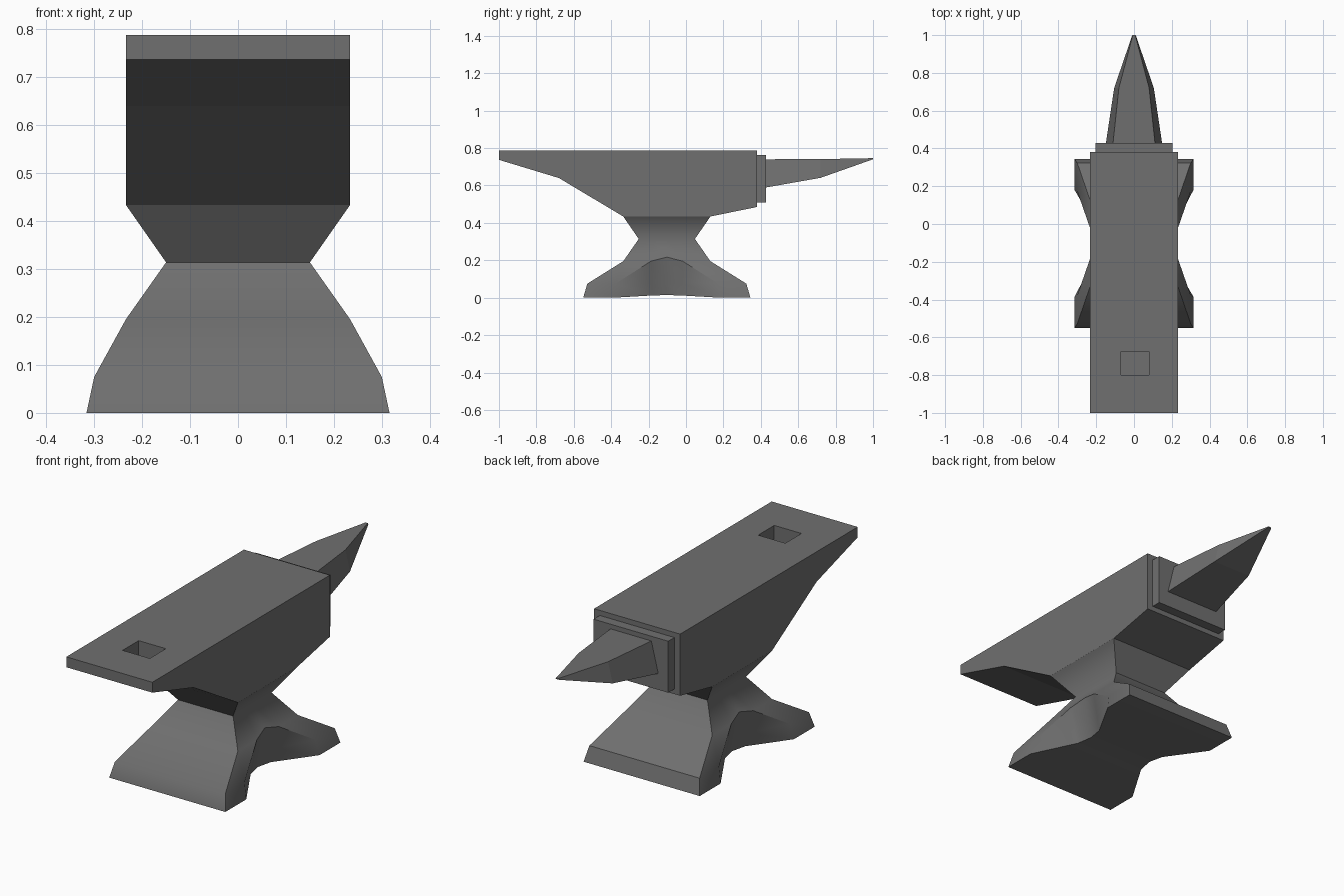
import bpy, bmesh, math

if "Cube" in bpy.data.objects:
    bpy.data.objects.remove(bpy.data.objects["Cube"])

CY = -0.1025  # centre of the foot along y

iron = bpy.data.materials.new("dark_iron")
iron.diffuse_color = (0.16, 0.16, 0.16, 1)
iron.use_nodes = True
iron.node_tree.nodes["Principled BSDF"].inputs["Base Color"].default_value = iron.diffuse_color


def make_object(name, bm, smooth=None):
    bmesh.ops.recalc_face_normals(bm, faces=bm.faces[:])
    mesh = bpy.data.meshes.new(name)
    bm.to_mesh(mesh)
    bm.free()
    mesh.materials.append(iron)
    ob = bpy.data.objects.new(name, mesh)
    bpy.context.collection.objects.link(ob)
    if smooth:
        bpy.ops.object.select_all(action='DESELECT')
        ob.select_set(True)
        bpy.context.view_layer.objects.active = ob
        bpy.ops.object.shade_smooth_by_angle(angle=math.radians(smooth))
    return ob


def loft(name, rings):
    bm = bmesh.new()
    rows = [[bm.verts.new(p) for p in r] for r in rings]
    n = len(rows[0])
    for u, l in zip(rows, rows[1:]):
        for k in range(n):
            j = (k + 1) % n
            bm.faces.new((u[k], u[j], l[j], l[k]))
    bm.faces.new(rows[0])
    bm.faces.new(rows[-1])
    return make_object(name, bm)


def box(name, x0, x1, y0, y1, z0, z1):
    return loft(name, [[(x0, y0, z), (x1, y0, z), (x1, y1, z), (x0, y1, z)]
                       for z in (z0, z1)])


# Body: side profile extruded across x
profile = [(-1, .788), (.38, .788), (.38, .485), (.13, .434),
           (-.335, .434), (-.68, .64), (-1, .737)]
body = loft("anvil_body", [[(x, y, z) for y, z in profile] for x in (-.234, .234)])

# Square tool hole sunk into the heel
cutter = box("hole_cutter", -.068, .08, -.80, -.675, .71, .9)
cutter.hide_render = True
cutter.display_type = 'WIRE'
cut = body.modifiers.new("tool_hole", 'BOOLEAN')
cut.operation = 'DIFFERENCE'
cut.solver = 'EXACT'
cut.object = cutter

# Collar between body and horn
box("collar", -.203, .203, .37, .428, .51, .763)

# Horn: trapezoid sections (y, top half width, bottom half width, top z, bottom z)
horn = [(.42, .112, .15, .740, .588), (.72, .08, .105, .741, .641),
        (1.0, .006, .009, .746, .740)]
loft("horn", [[(-t, y, zt), (t, y, zt), (b, y, zb), (-b, y, zb)]
              for y, t, b, zt, zb in horn])

# Waist and foot: quadrant points (x, y from centre, z): corner, arch end, arch shoulder, middle
levels = [
    [(.234, .233, .434), (.234, .16, .434), (.234, .085, .434), (.234, 0, .434)],
    [(.15, .15, .314), (.15, .11, .314), (.15, .07, .314), (.15, 0, .314)],
    [(.234, .233, .195), (.234, .16, .195), (.234, .085, .195), (.218, 0, .217)],
    [(.30, .425, .075), (.30, .275, .075), (.21, .082, .08), (.195, 0, .08)],
    [(.316, .447, 0), (.316, .285, 0), (.195, .078, .012), (.18, 0, .014)],
]
bm = bmesh.new()
rows = []
for q in levels:
    side = [(x, -y, z) for x, y, z in q] + [(x, y, z) for x, y, z in q[-2::-1]]
    ring = side + [(-x, y, z) for x, y, z in side[::-1]]
    rows.append([bm.verts.new((x, y + CY, z)) for x, y, z in ring])
for i, (u, l) in enumerate(zip(rows, rows[1:])):
    for k in range(14):
        j = (k + 1) % 14
        a, b, c, d = u[k], u[j], l[j], l[k]
        if i == 2 and k % 7 == 1:      # ridge of the side arch
            bm.faces.new((a, b, d))
            bm.faces.new((b, c, d))
        elif i == 2 and k % 7 == 4:
            bm.faces.new((a, b, c))
            bm.faces.new((a, c, d))
        else:
            bm.faces.new((a, b, c, d))
# Caps as strips across x, so the concave underside stays clean
for r in (rows[0], rows[-1]):
    for k in range(6):
        bm.faces.new((r[k], r[k + 1], r[12 - k], r[13 - k]))
foot = make_object("waist_and_foot", bm, 35)

# Soft fold around the waist, and a soft front edge low on the foot
co = foot.data.vertices
for e in foot.data.edges:
    p, q = (co[v].co for v in e.vertices)
    waist = abs(p.z - .314) < .001 and abs(q.z - .314) < .001
    toe = abs(p.z - .075) < .001 and abs(q.z - .075) < .001 and p.y < -.5 and q.y < -.5
    if toe or (waist and p.x * q.x > 0):
        e.use_edge_sharp = False
